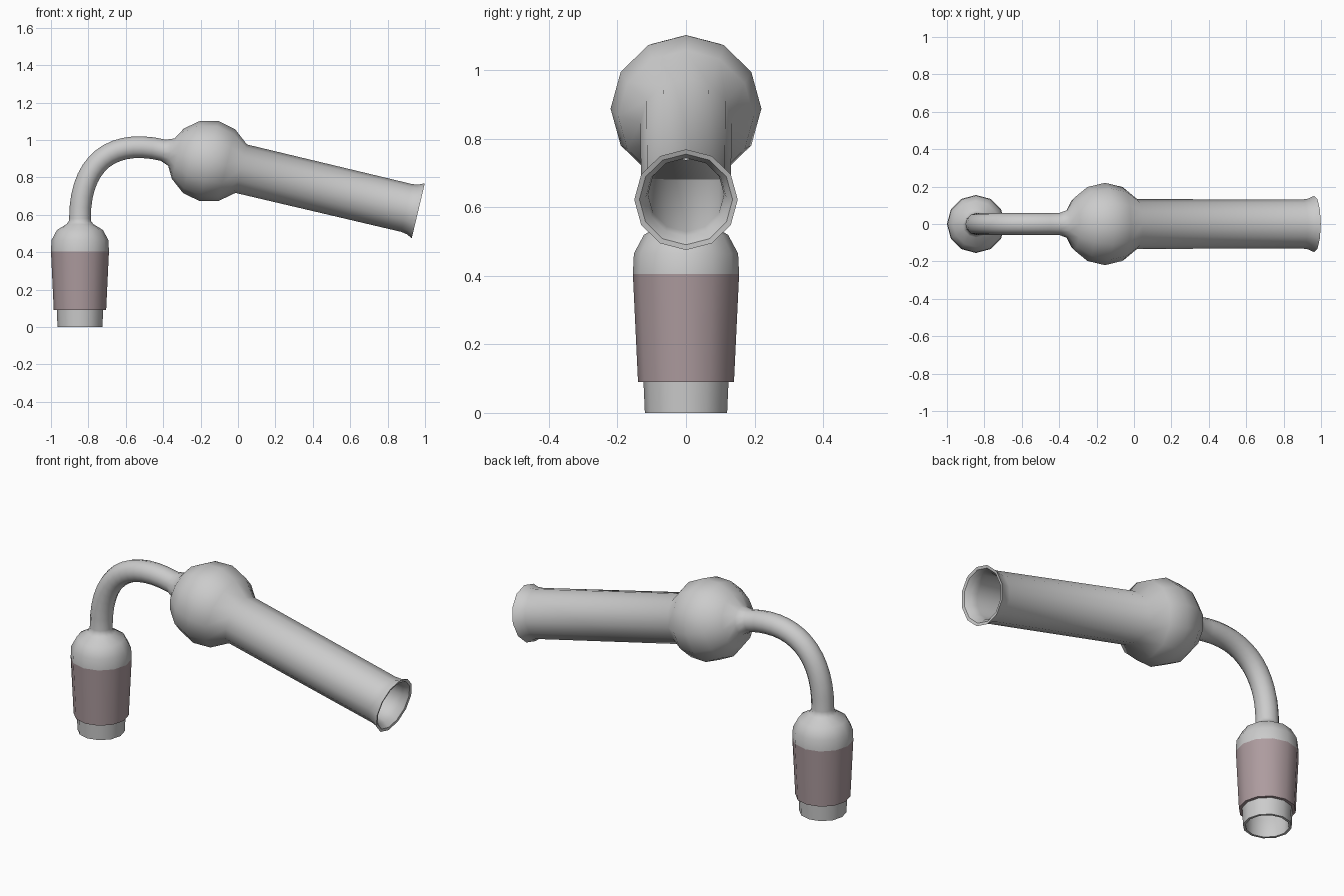
import bpy, bmesh, math
from mathutils import Vector

if "Cube" in bpy.data.objects:
    bpy.data.objects.remove(bpy.data.objects["Cube"])

SIDES = 12
WALL = 0.018
JOINT_X = -0.845
BULB = Vector((-0.155, 0, 0.8875))
TILT = math.radians(13.35)
AXIS = Vector((math.cos(TILT), 0, -math.sin(TILT)))
UP = Vector((0, 0, 1))


def station(centre, tangent, r):
    return (centre, Vector((-tangent.z, 0, tangent.x)).normalized(), r)


def upright(z, r):
    return station(Vector((JOINT_X, 0, z)), UP, r)


def tilted(s, r):
    return station(BULB + AXIS * s, AXIS, r)


def loft(name, stations, color=None):
    """Skin round rings placed along a path in the xz plane."""
    bm = bmesh.new()
    rings = []
    for c, n, r in stations:
        rings.append([bm.verts.new(c + n * (r * math.cos(a)) + Vector((0, r * math.sin(a), 0)))
                      for a in (2 * math.pi * k / SIDES for k in range(SIDES))])
    for a, b in zip(rings, rings[1:]):
        for k in range(SIDES):
            j = (k + 1) % SIDES
            bm.faces.new((a[k], b[k], b[j], a[j]))
    mesh = bpy.data.meshes.new(name)
    bm.to_mesh(mesh)
    bm.free()
    ob = bpy.data.objects.new(name, mesh)
    bpy.context.collection.objects.link(ob)
    if color:
        mat = bpy.data.materials.new(name)
        mat.diffuse_color = color
        mat.use_nodes = True
        mat.node_tree.nodes["Principled BSDF"].inputs["Base Color"].default_value = mat.diffuse_color
        mesh.materials.append(mat)
    bpy.ops.object.select_all(action='DESELECT')
    ob.select_set(True)
    bpy.context.view_layer.objects.active = ob
    bpy.ops.object.shade_smooth_by_angle(angle=math.radians(45))
    return ob


def bend(r, steps=14):
    """Bent neck from the joint to the bulb, along a cubic curve."""
    p3 = BULB + AXIS * -0.252
    p = [Vector((JOINT_X, 0, 0.58)), Vector((JOINT_X, 0, 0.88)), p3 - AXIS * 0.28, p3]
    out = []
    for i in range(steps + 1):
        t = i / steps
        u = 1 - t
        c = p[0] * u**3 + p[1] * (3 * u * u * t) + p[2] * (3 * u * t * t) + p[3] * t**3
        d = (p[1] - p[0]) * (u * u) + (p[2] - p[1]) * (2 * u * t) + (p[3] - p[2]) * (t * t)
        out.append(station(c, d, r))
    return out


def bulb(r):
    return [tilted(r * math.sin(math.radians(a)), r * math.cos(math.radians(a)))
            for a in (-70, -51, -26, 0, 26)]


# glass skin: shoulder, neck, bulb, wide tube and flared mouth
outer = [upright(z, r) for z, r in
         ((0.405, 0.155), (0.465, 0.152), (0.519, 0.123), (0.55, 0.072), (0.565, 0.06))]
outer += bend(0.058) + bulb(0.22)
outer += [tilted(s, r) for s, r in
          ((0.177, 0.133), (1.085, 0.131), (1.118, 0.136), (1.15, 0.151))]

# inner skin, from the mouth back down to the joint
inner = [upright(z, r) for z, r in
         ((0.1, 0.108), (0.12, 0.121), (0.405, 0.137), (0.46, 0.134), (0.508, 0.107), (0.54, 0.05))]
inner += bend(0.058 - WALL) + bulb(0.22 - WALL)
inner += [tilted(s, r) for s, r in
          ((0.177, 0.112), (1.085, 0.111), (1.118, 0.117), (1.147, 0.136))]

# straight collar under the joint
collar = [upright(z, r) for z, r in ((0.0, 0.107), (0.0, 0.12), (0.09, 0.124))]
loft("glass_tube", outer + inner[::-1] + collar)

# frosted tapered joint
loft("ground_joint", [upright(z, r) for z, r in ((0.09, 0.124), (0.09, 0.14), (0.405, 0.155))],
     (0.42, 0.33, 0.345, 1))
